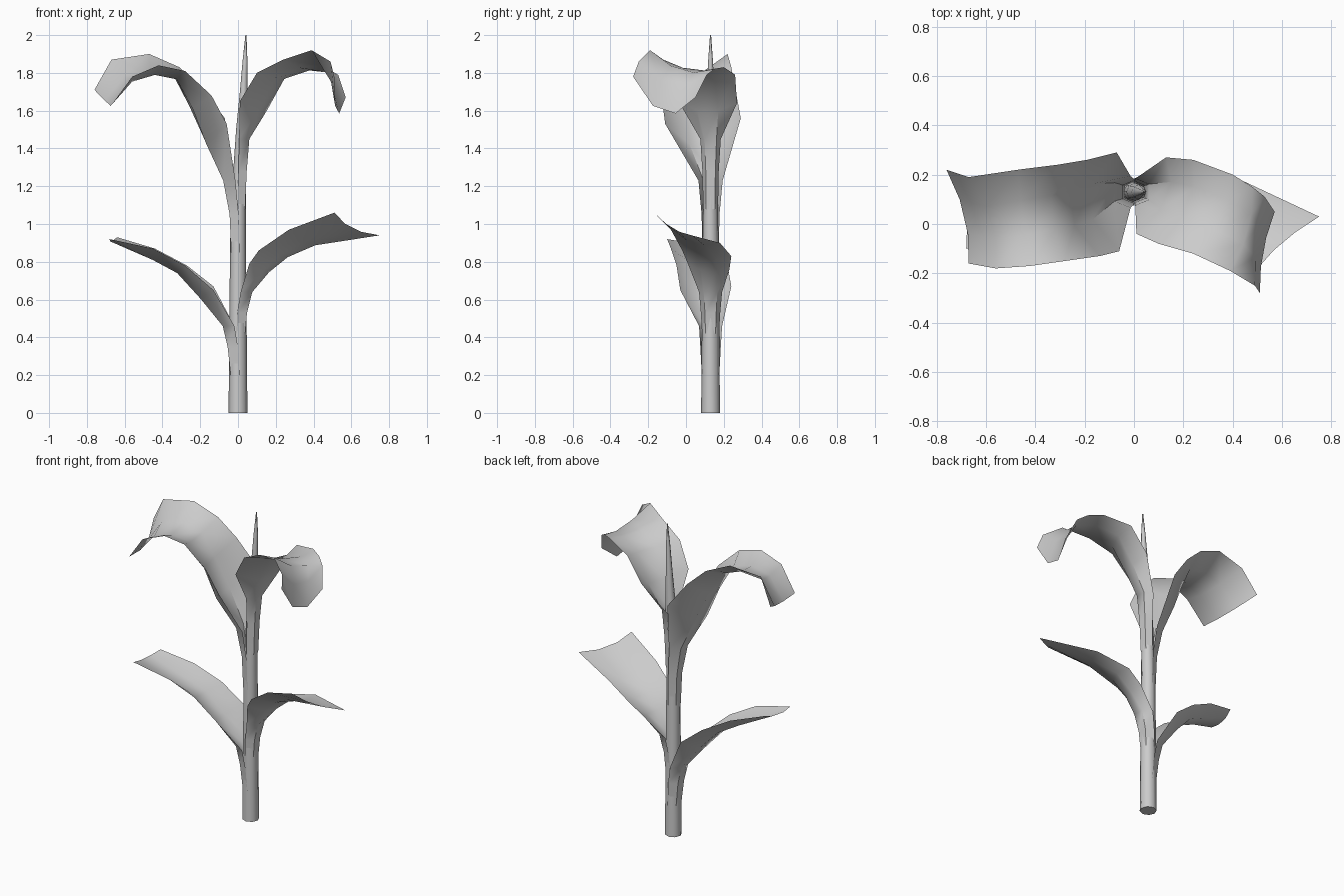
import bpy
import math
from mathutils import Vector

default_cube = bpy.data.objects.get("Cube")
if default_cube:
    bpy.data.objects.remove(default_cube, do_unlink=True)

STALK_Y = 0.13


def make_material(name, colour):
    material = bpy.data.materials.new(name)
    material.use_nodes = True
    material.diffuse_color = colour
    material.node_tree.nodes["Principled BSDF"].inputs["Base Color"].default_value = colour
    return material


plant_grey = make_material("plant grey", (0.6, 0.6, 0.6, 1))


def loft(name, rows, closed=False):
    """Skin a list of equally long point rows into one smooth surface."""
    width = len(rows[0])
    points = [point for row in rows for point in row]
    faces = []
    for r in range(len(rows) - 1):
        for c in range(width if closed else width - 1):
            n = (c + 1) % width
            faces.append((r * width + c, r * width + n,
                          (r + 1) * width + n, (r + 1) * width + c))
    if closed:
        faces.append(tuple(reversed(range(width))))
        faces.append(tuple(range(len(points) - width, len(points))))
    mesh = bpy.data.meshes.new(name)
    mesh.from_pydata(points, [], faces)
    mesh.materials.append(plant_grey)
    obj = bpy.data.objects.new(name, mesh)
    bpy.context.collection.objects.link(obj)
    bpy.ops.object.select_all(action="DESELECT")
    bpy.context.view_layer.objects.active = obj
    obj.select_set(True)
    bpy.ops.object.shade_smooth_by_angle(angle=math.radians(50))
    return obj


def sheath_row(side, centre, radius, z):
    """Four points wrapped around the outer half of the stalk."""
    row = []
    for degrees in (-100, -35, 35, 100):
        angle = math.radians(degrees)
        row.append(Vector((centre + side * radius * math.cos(angle),
                           STALK_Y + radius * math.sin(angle), z)))
    return row


def blade_row(front, back, rib):
    """Cupped cross-section between two edges, pushed out to the rib."""
    front, back = Vector(front), Vector(back)
    middle = (front + back) / 2
    sag = Vector((rib[0] - middle.x, 0, rib[1] - middle.z))
    return [front, front.lerp(back, 0.32) + sag, front.lerp(back, 0.68) + sag, back]


def leaf(name, side, sheath, fronts, backs, ribs):
    rows = [sheath_row(side, *ring) for ring in sheath]
    rows += [blade_row(*edges) for edges in zip(fronts, backs, ribs)]
    if side < 0:
        rows = [row[::-1] for row in rows]
    return loft(name, rows)


# Stalk, leaning slightly and tapering into a thin spike: x, radius, z
stalk_rings = [(0, 0.05, 0), (0, 0.042, 0.9), (0.005, 0.036, 1.2),
               (0.02, 0.03, 1.5), (0.03, 0.02, 1.7), (0.037, 0.013, 1.86), (0.042, 0.003, 2)]
stalk = []
for x, radius, z in stalk_rings:
    angles = [math.tau * k / 8 for k in range(8)]
    stalk.append([Vector((x + radius * math.cos(a), STALK_Y + radius * math.sin(a), z))
                  for a in angles])
loft("stalk", stalk, closed=True)

# Lower leaves, rising outwards to a broad cut end
leaf("lower_right_leaf", -1,
     [(0, 0.047, 0.2), (-0.01, 0.055, 0.35), (-0.03, 0.062, 0.46)],
     [(-0.13, -0.03, 0.65), (-0.28, -0.05, 0.78), (-0.45, -0.08, 0.87), (-0.68, -0.1, 0.92)],
     [(-0.13, 0.24, 0.67), (-0.27, 0.22, 0.78), (-0.44, 0.18, 0.87), (-0.64, 0.12, 0.93)],
     [(-0.2, 0.61), (-0.32, 0.74), (-0.45, 0.81), (-0.67, 0.91)])

leaf("lower_left_leaf", 1,
     [(0, 0.046, 0.42), (0.005, 0.052, 0.53), (0.025, 0.062, 0.64)],
     [(0.06, 0.01, 0.79), (0.11, -0.02, 0.86), (0.27, -0.08, 0.97), (0.51, -0.17, 1.06)],
     [(0.14, 0.23, 0.76), (0.24, 0.24, 0.83), (0.43, 0.18, 0.9), (0.75, 0.03, 0.94)],
     [(0.15, 0.75), (0.24, 0.83), (0.38, 0.9), (0.61, 0.98)])

# Upper leaves, arching over and drooping at the end
leaf("upper_right_leaf", -1,
     [(0, 0.044, 0.85), (-0.005, 0.048, 1.05), (-0.025, 0.065, 1.23)],
     [(-0.06, -0.11, 1.53), (-0.14, -0.13, 1.68), (-0.28, -0.15, 1.81),
      (-0.42, -0.17, 1.84), (-0.56, -0.18, 1.78), (-0.67, -0.16, 1.63)],
     [(-0.07, 0.29, 1.56), (-0.19, 0.26, 1.72), (-0.31, 0.24, 1.83),
      (-0.47, 0.22, 1.9), (-0.67, 0.19, 1.87), (-0.76, 0.22, 1.71)],
     [(-0.17, 1.43), (-0.25, 1.62), (-0.33, 1.77), (-0.45, 1.8), (-0.58, 1.77), (-0.69, 1.64)])

leaf("upper_left_leaf", 1,
     [(0.005, 0.04, 1.08), (0.01, 0.044, 1.28), (0.015, 0.055, 1.45)],
     [(0.01, -0.04, 1.65), (0.1, -0.08, 1.8), (0.24, -0.12, 1.87),
      (0.39, -0.19, 1.92), (0.49, -0.25, 1.86), (0.51, -0.28, 1.78)],
     [(0.13, 0.27, 1.64), (0.24, 0.26, 1.79), (0.4, 0.2, 1.83),
      (0.48, 0.15, 1.82), (0.53, 0.11, 1.79), (0.57, 0.05, 1.67)],
     [(0.13, 1.6), (0.22, 1.77), (0.35, 1.82), (0.46, 1.82), (0.5, 1.74), (0.525, 1.605)])
